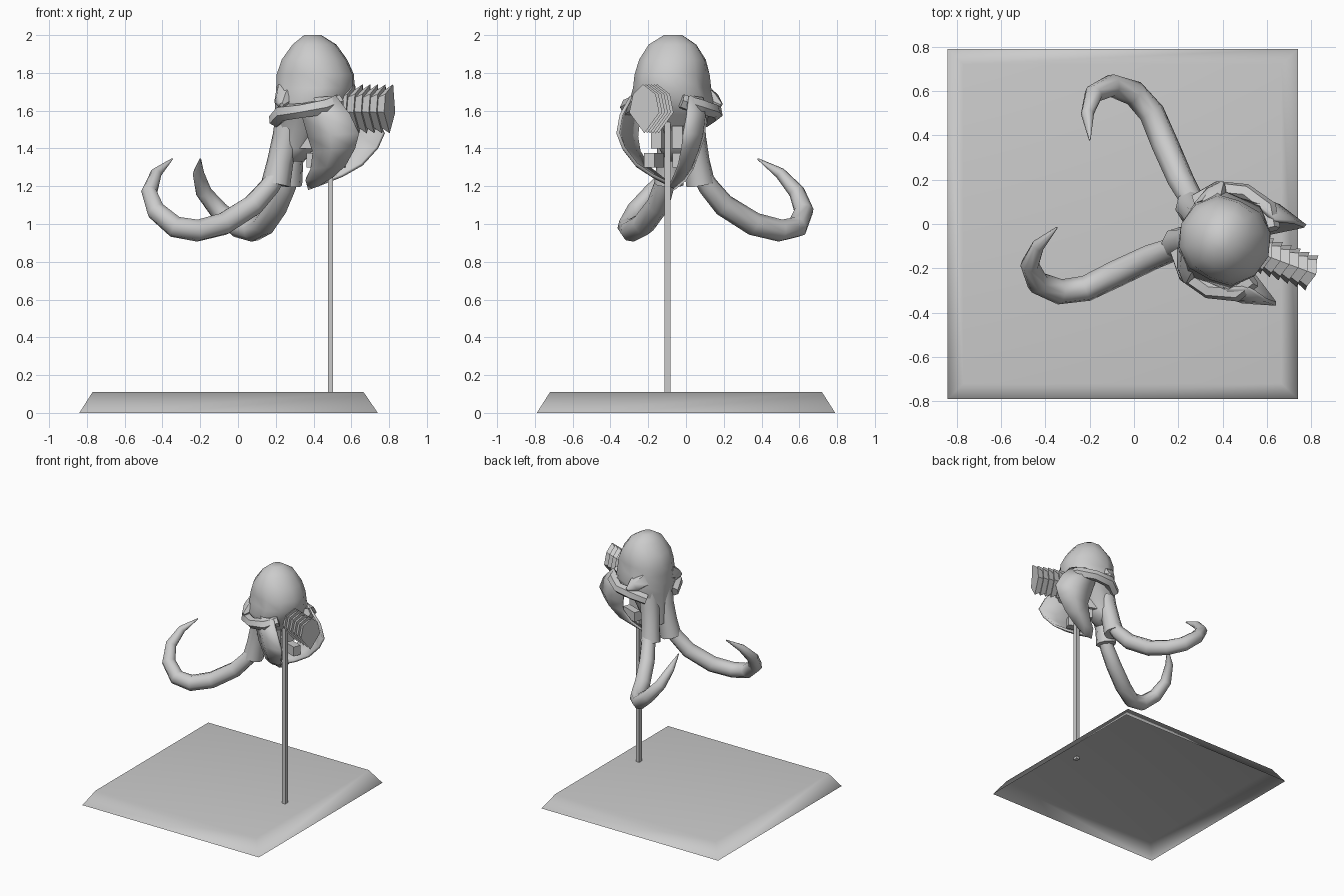
import bpy, bmesh, math
from mathutils import Vector

if "Cube" in bpy.data.objects:
    bpy.data.objects.remove(bpy.data.objects["Cube"])

grey = bpy.data.materials.new("bone_grey")
grey.diffuse_color = (0.6, 0.6, 0.6, 1)
grey.use_nodes = True
grey.node_tree.nodes["Principled BSDF"].inputs["Base Color"].default_value = grey.diffuse_color

SKULL_AT = (0.4, -0.07, 0)          # skull axis on the floor plan
SKULL_TURN = math.radians(-20.5)    # skull is turned on its stand


def finish(name, bm, skull=True, mirror=False, angle=50, thick=0):
    """Turn a bmesh into a shaded object, optionally mirrored in the skull frame."""
    bmesh.ops.recalc_face_normals(bm, faces=bm.faces)
    me = bpy.data.meshes.new(name)
    bm.to_mesh(me)
    bm.free()
    me.materials.append(grey)
    for p in me.polygons:
        p.use_smooth = True
    me.set_sharp_from_angle(angle=math.radians(angle))
    ob = bpy.data.objects.new(name, me)
    bpy.context.collection.objects.link(ob)
    if skull:
        ob.location = SKULL_AT
        ob.rotation_euler.z = SKULL_TURN
    if thick:
        m = ob.modifiers.new("thickness", 'SOLIDIFY')
        m.thickness = thick
    if mirror:
        m = ob.modifiers.new("mirror", 'MIRROR')
        m.use_axis = (False, True, False)
    return ob


def loft(rings, closed=True, caps=(True, True)):
    """Skin a list of point rings."""
    bm = bmesh.new()
    vs = [[bm.verts.new(p) for p in r] for r in rings]
    n = len(vs[0])
    for a, b in zip(vs, vs[1:]):
        for i in range(n if closed else n - 1):
            j = (i + 1) % n
            bm.faces.new((a[i], a[j], b[j], b[i]))
    if closed and caps[0]:
        bm.faces.new(vs[0])
    if closed and caps[1]:
        bm.faces.new(vs[-1])
    return bm


def tube(path, radii, sides=8):
    """Round tube with a varying radius along a path."""
    pts = [Vector(p) for p in path]
    rings = []
    up = Vector((0.3, 0.8, 0.5))
    for k, p in enumerate(pts):
        t = (pts[min(k + 1, len(pts) - 1)] - pts[max(k - 1, 0)]).normalized()
        a = (up - t * up.dot(t)).normalized()
        up = a
        b = t.cross(a)
        rings.append([p + radii[k] * (a * math.cos(w) + b * math.sin(w))
                      for w in (2 * math.pi * i / sides for i in range(sides))])
    return loft(rings)


# Plinth: sloping sides, hollow underneath
def rect(x0, x1, y, z):
    return [(x0, -y, z), (x1, -y, z), (x1, y, z), (x0, y, z)]


plinth = finish("plinth", loft([rect(-0.84, 0.74, 0.79, 0), rect(-0.77, 0.665, 0.72, 0.11)],
                               caps=(False, True)), skull=False, angle=180)
plinth.modifiers.new("weighted", 'WEIGHTED_NORMAL')

# Support pole
pole = [[(0.49 + sx * 0.014, -0.098 + sy * 0.017, z)
         for sx, sy in ((-1, -1), (1, -1), (1, 1), (-1, 1))] for z in (0.09, 1.6)]
finish("support_pole", loft(pole), skull=False)

# Cranium: z, front, back, half width, pinch of the temples
SECTIONS = [
    (2.0, -0.05, 0.04, 0.05, 1), (1.95, -0.11, 0.12, 0.13, 1),
    (1.87, -0.17, 0.18, 0.18, 1), (1.79, -0.2, 0.22, 0.2, 0.95),
    (1.72, -0.2, 0.22, 0.21, 0.85), (1.65, -0.2, 0.2, 0.24, 0.85),
    (1.58, -0.2, 0.15, 0.21, 0.8), (1.5, -0.2, 0.07, 0.14, 0.9),
    (1.4, -0.2, 0.0, 0.11, 1), (1.33, -0.2, -0.06, 0.08, 1)]
rings = []
for z, f, b, w, pinch in SECTIONS:
    ring = []
    for i in range(12):
        t = 2 * math.pi * i / 12
        side = pinch if i in (3, 9) else 1
        ring.append(((f + b) / 2 + (b - f) / 2 * math.cos(t), w * side * math.sin(t), z))
    rings.append(ring)
finish("cranium", loft(rings), angle=60)

# Tusk sockets running down the snout
finish("tusk_socket", tube(
    [(-0.1, 0.06, 1.62), (-0.13, 0.06, 1.46), (-0.16, 0.075, 1.33), (-0.18, 0.09, 1.21)],
    [0.08, 0.075, 0.07, 0.078]), mirror=True)

# Long curling tusks
finish("tusk", tube(
    [(-0.16, 0.09, 1.28), (-0.2, 0.125, 1.2), (-0.272, 0.186, 1.1), (-0.394, 0.311, 1.0),
     (-0.499, 0.422, 0.965), (-0.605, 0.478, 0.985), (-0.713, 0.475, 1.07),
     (-0.775, 0.411, 1.17), (-0.77, 0.318, 1.27), (-0.719, 0.211, 1.345)],
    [0.05, 0.055, 0.06, 0.062, 0.06, 0.058, 0.052, 0.043, 0.03, 0.004]), mirror=True)

# Cheek arches and brow corners
finish("cheek_arch", tube(
    [(-0.17, 0.12, 1.55), (-0.1, 0.2, 1.59), (0.02, 0.235, 1.6), (0.14, 0.2, 1.62), (0.19, 0.12, 1.65)],
    [0.04, 0.045, 0.04, 0.045, 0.04], 6), mirror=True)
finish("brow_corner", tube(
    [(-0.1, 0.11, 1.68), (-0.1, 0.19, 1.65), (-0.09, 0.24, 1.63)], [0.08, 0.05, 0.012], 6), mirror=True)

# Lower jaw: curved side plates meeting at the chin (z, front, back, half width)
JAW = [(1.66, 0.0, 0.19, 0.2), (1.56, 0.01, 0.28, 0.23), (1.46, 0.04, 0.33, 0.23),
       (1.38, 0.06, 0.3, 0.205), (1.29, 0.03, 0.23, 0.15), (1.23, -0.02, 0.14, 0.08),
       (1.18, -0.03, 0.03, 0.0)]
rows = [[(f, y * 0.85, z), ((f + b) / 2, y * 1.04, z + 0.01), (b, y * 0.85, z + 0.02)]
        for z, f, b, y in JAW]
finish("lower_jaw", loft(rows, closed=False), mirror=True, thick=0.018)


# Molars, upper and lower
def box_rings(x0, x1, y0, y1, z0, z1):
    return [[(x0, y0, z), (x1, y0, z), (x1, y1, z), (x0, y1, z)] for z in (z0, z1)]


finish("upper_molar", loft(box_rings(-0.06, 0.09, 0.03, 0.09, 1.4, 1.52)), mirror=True)
finish("lower_molar", loft(box_rings(0.0, 0.14, 0.05, 0.11, 1.3, 1.375)), mirror=True)

# Neck vertebrae: flared diamond collars in a row
rings = []
for k in range(6):
    x = 0.17 + 0.043 * k
    for dx, s in ((0, 0.78), (0.045, 1.0)):
        rings.append([(x + dx + (0.02 if i == 2 else 0), 0.085 * s * cy, 1.61 + 0.13 * s * cz)
                      for i, (cy, cz) in enumerate(((-1, -0.15), (-0.75, 0.6), (0, 1), (0.75, 0.6),
                                                    (1, -0.15), (0, -1)))])
finish("neck_vertebrae", loft(rings), angle=40)
